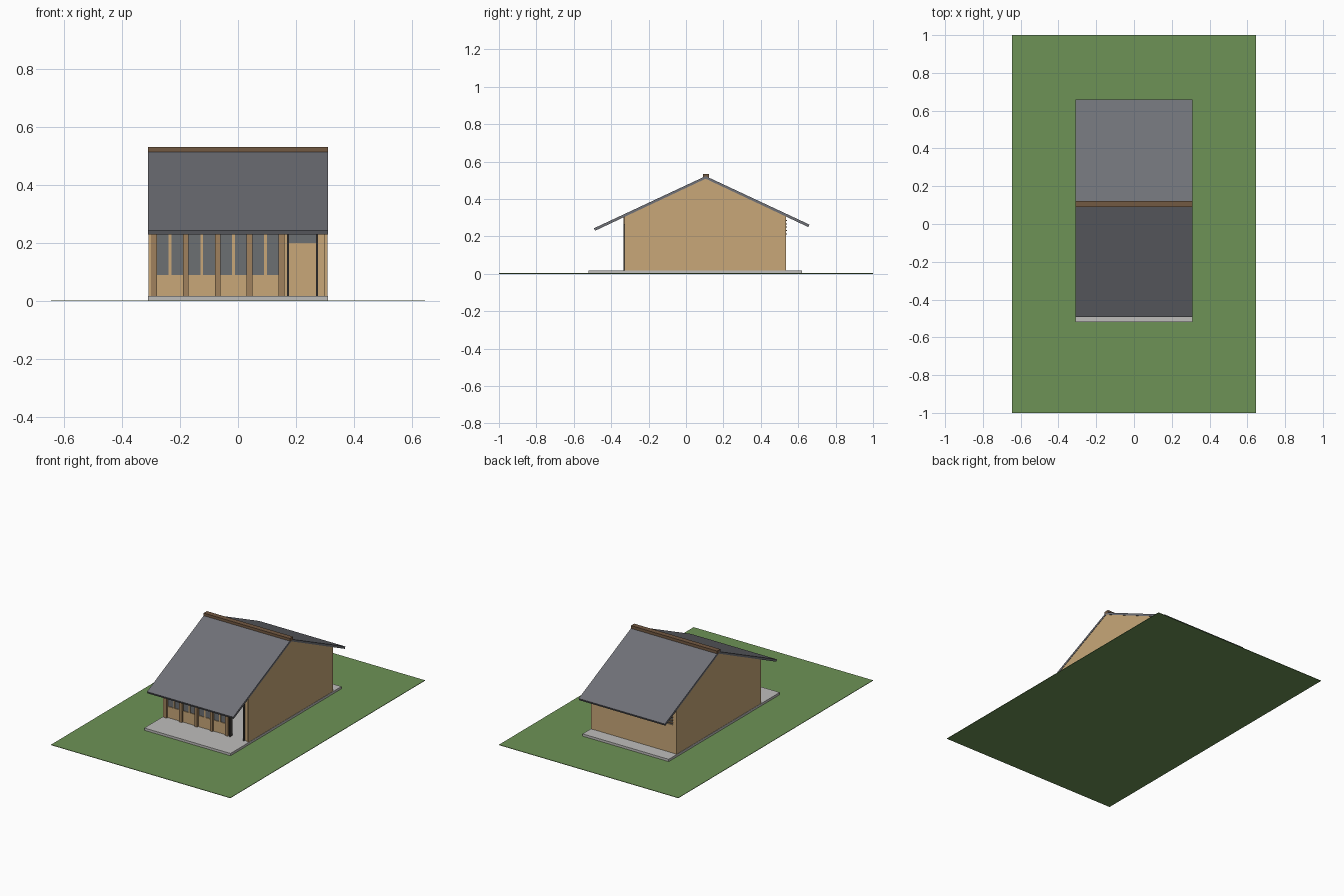
import bpy
import bmesh
from mathutils import Vector

cube = bpy.data.objects.get("Cube")
if cube:
    bpy.data.objects.remove(cube, do_unlink=True)


def material(name, rgb):
    m = bpy.data.materials.new(name)
    m.use_nodes = True
    m.diffuse_color = (*rgb, 1)
    m.node_tree.nodes["Principled BSDF"].inputs["Base Color"].default_value = (*rgb, 1)
    return m


GRASS = material("grass", (0.155, 0.29, 0.093))
CONCRETE = material("concrete", (0.52, 0.51, 0.5))
TIMBER = material("light timber", (0.58, 0.39, 0.19))
POST = material("post timber", (0.35, 0.22, 0.11))
RIDGE = material("ridge timber", (0.17, 0.1, 0.055))
ROOF = material("grey roofing", (0.16, 0.165, 0.185))
GLASS = material("grey glass", (0.15, 0.16, 0.17))
FRAME = material("dark frame", (0.06, 0.055, 0.05))


def finish(name, bm, mat):
    bmesh.ops.recalc_face_normals(bm, faces=bm.faces)
    me = bpy.data.meshes.new(name)
    bm.to_mesh(me)
    bm.free()
    me.materials.append(mat)
    ob = bpy.data.objects.new(name, me)
    bpy.context.scene.collection.objects.link(ob)
    return ob


def box(name, xs, ys, zs, mat):
    bm = bmesh.new()
    bmesh.ops.create_cube(bm, size=1)
    for v in bm.verts:
        v.co = [r[0] if c < 0 else r[1] for c, r in zip(v.co, (xs, ys, zs))]
    return finish(name, bm, mat)


def prism(name, profile, x0, x1, mat):
    """Extrude a y-z profile along x."""
    bm = bmesh.new()
    face = bm.faces.new([bm.verts.new((x0, y, z)) for y, z in profile])
    ext = bmesh.ops.extrude_face_region(bm, geom=[face])
    moved = [g for g in ext["geom"] if isinstance(g, bmesh.types.BMVert)]
    bmesh.ops.translate(bm, vec=Vector((x1 - x0, 0, 0)), verts=moved)
    return finish(name, bm, mat)


HALF = 0.31
WALL = 0.308
FRONT, BACK = -0.33, 0.535
RIDGE_Y, RIDGE_Z, PITCH = 0.105, 0.522, 0.467
FLOOR = 0.018


def roof_z(y, drop=0.0):
    return RIDGE_Z - PITCH * abs(y - RIDGE_Y) - drop


# Site and floor
box("lawn", (-0.645, 0.645), (-1, 1), (0, 0.003), GRASS)
box("floor_slab", (-HALF, HALF), (-0.52, 0.62), (0.003, FLOOR), CONCRETE)

# Gable walls
gable = [(FRONT, FLOOR), (BACK, FLOOR), (BACK, roof_z(BACK, 0.012)),
         (RIDGE_Y, roof_z(RIDGE_Y, 0.012)), (FRONT, roof_z(FRONT, 0.012))]
for side, s in (("right", -1), ("left", 1)):
    prism(side + "_gable_wall", gable, s * WALL, s * (WALL - 0.012), TIMBER)

# Roof slopes with ends cut square to the pitch
for name, eave in (("front_roof", -0.492), ("back_roof", 0.66)):
    out = 1 if eave > RIDGE_Y else -1
    low = eave - out * 0.006
    prism(name, [(RIDGE_Y, RIDGE_Z), (eave, roof_z(eave)),
                 (low, roof_z(low, 0.016)), (RIDGE_Y, RIDGE_Z - 0.014)],
          -HALF, HALF, ROOF)
box("ridge_cap", (-HALF, HALF), (0.09, 0.123), (0.512, 0.532), RIDGE)

# Front wall: sill panel, head panel, corner and door side strips
WY = (-0.322, -0.312)
HEAD = 0.265
TOP = roof_z(FRONT, 0.012)
IN = WALL - 0.012
box("front_sill_wall", (-IN, 0.169), WY, (FLOOR, 0.09), TIMBER)
box("front_head_wall", (-IN, IN), WY, (HEAD, TOP), TIMBER)
box("front_door_side_wall", (0.15, 0.169), WY, (0.09, HEAD), TIMBER)
box("front_corner_wall", (0.276, IN), WY, (FLOOR, HEAD), TIMBER)
box("front_far_corner_wall", (-IN, -0.285), WY, (0.09, HEAD), TIMBER)

# Window bays between posts
PITCH_X = 0.11
for i in range(5):
    x = -0.29 + i * PITCH_X
    box(f"front_post_{i + 1}", (x - 0.01, x + 0.01), (-0.333, -0.31), (FLOOR, TOP), POST)
    if i < 4:
        mid = x + PITCH_X / 2
        box(f"front_window_{i + 1}", (x + 0.01, x + PITCH_X - 0.01),
            (-0.317, -0.313), (0.09, HEAD), GLASS)
        box(f"front_mullion_{i + 1}", (mid - 0.005, mid + 0.005), WY, (0.09, HEAD), TIMBER)

# Open doorway
for side, x in (("right", 0.1725), ("left", 0.2725)):
    box(f"door_{side}_jamb", (x - 0.0035, x + 0.0035), (-0.333, -0.308), (FLOOR, HEAD), FRAME)
box("door_head", (0.176, 0.269), (-0.333, -0.308), (HEAD - 0.008, HEAD), FRAME)

# Back wall with a high louvred window band
BY = (BACK - 0.012, BACK - 0.001)
box("back_wall", (-IN, IN), BY, (FLOOR, 0.2), TIMBER)
box("back_head_wall", (-IN, IN), BY, (0.292, roof_z(BACK, 0.012)), TIMBER)
box("back_window", (-0.28, 0.28), (BACK - 0.01, BACK - 0.006), (0.2, 0.292), GLASS)
for side, s in (("right", -1), ("left", 1)):
    xs = sorted((s * 0.28, s * IN))
    box(f"back_{side}_corner_wall", xs, BY, (0.2, 0.292), TIMBER)
for i in range(5):
    z = 0.21 + i * 0.018
    box(f"back_louvre_{i + 1}", (-0.28, 0.28), (BACK - 0.006, BACK + 0.004),
        (z, z + 0.006), POST)
